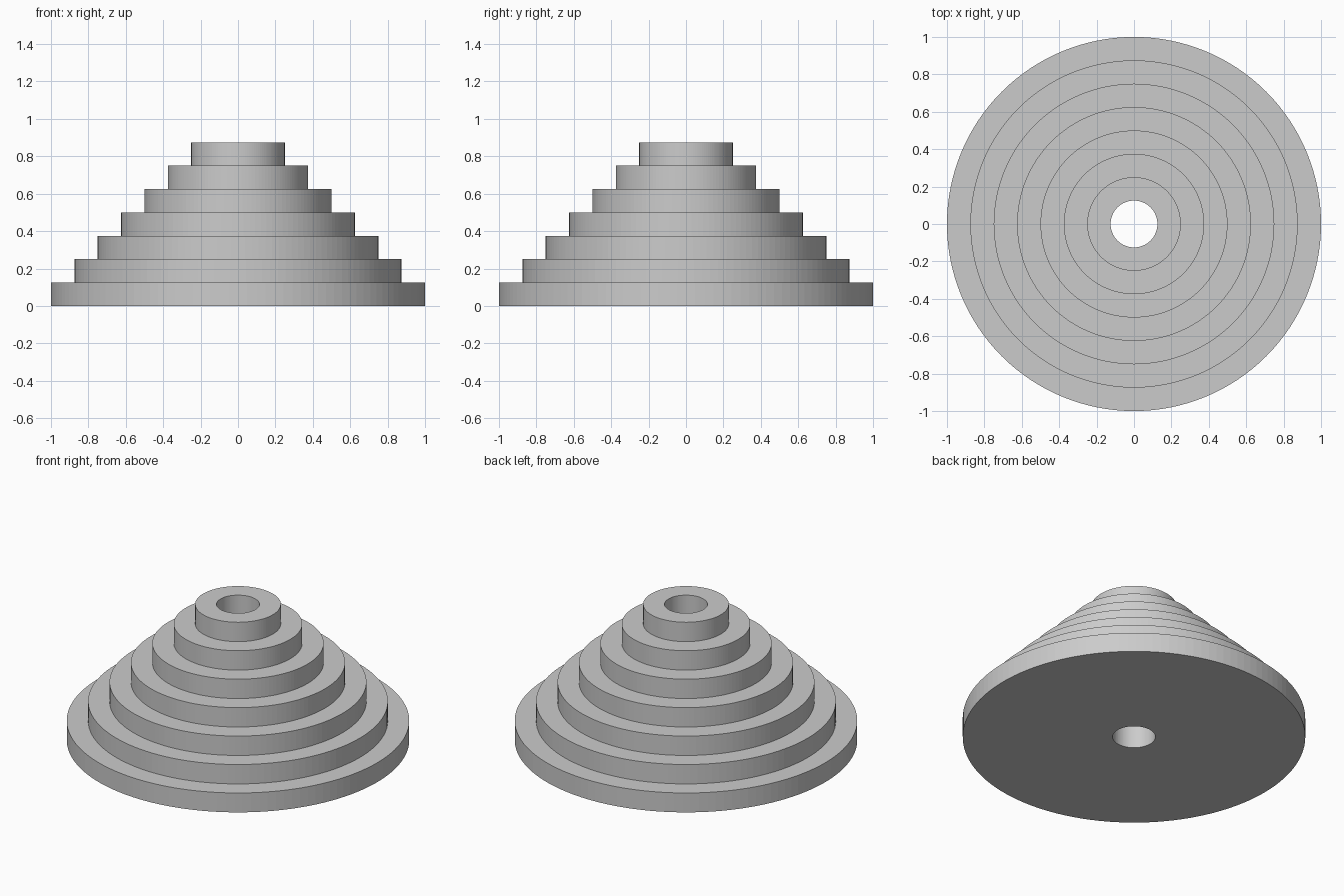
import bpy, bmesh, math

if "Cube" in bpy.data.objects:
    bpy.data.objects.remove(bpy.data.objects["Cube"])

STEPS = 7        # number of stacked rings
UNIT = 0.125     # step height, step depth and bore radius
SIDES = 128

grey = bpy.data.materials.new("light grey")
grey.diffuse_color = (0.6, 0.6, 0.6, 1)
grey.use_nodes = True
grey.node_tree.nodes["Principled BSDF"].inputs["Base Color"].default_value = grey.diffuse_color

# Closed stair profile (radius, height), from the bore bottom round to the bore top
profile = [(UNIT, 0)]
for i in range(STEPS):
    r = 1 - i * UNIT
    profile += [(r, i * UNIT), (r, (i + 1) * UNIT)]
profile.append((UNIT, STEPS * UNIT))

# Lathe the profile around z
bm = bmesh.new()
rings = []
for s in range(SIDES):
    a = 2 * math.pi * s / SIDES
    rings.append([bm.verts.new((r * math.cos(a), r * math.sin(a), z)) for r, z in profile])
n = len(profile)
for s in range(SIDES):
    cur, nxt = rings[s], rings[(s + 1) % SIDES]
    for k in range(n):
        m = (k + 1) % n
        bm.faces.new((cur[k], nxt[k], nxt[m], cur[m]))
bmesh.ops.recalc_face_normals(bm, faces=bm.faces)

mesh = bpy.data.meshes.new("stepped_cone")
bm.to_mesh(mesh)
bm.free()
mesh.materials.append(grey)
cone = bpy.data.objects.new("stepped_cone", mesh)
bpy.context.collection.objects.link(cone)
